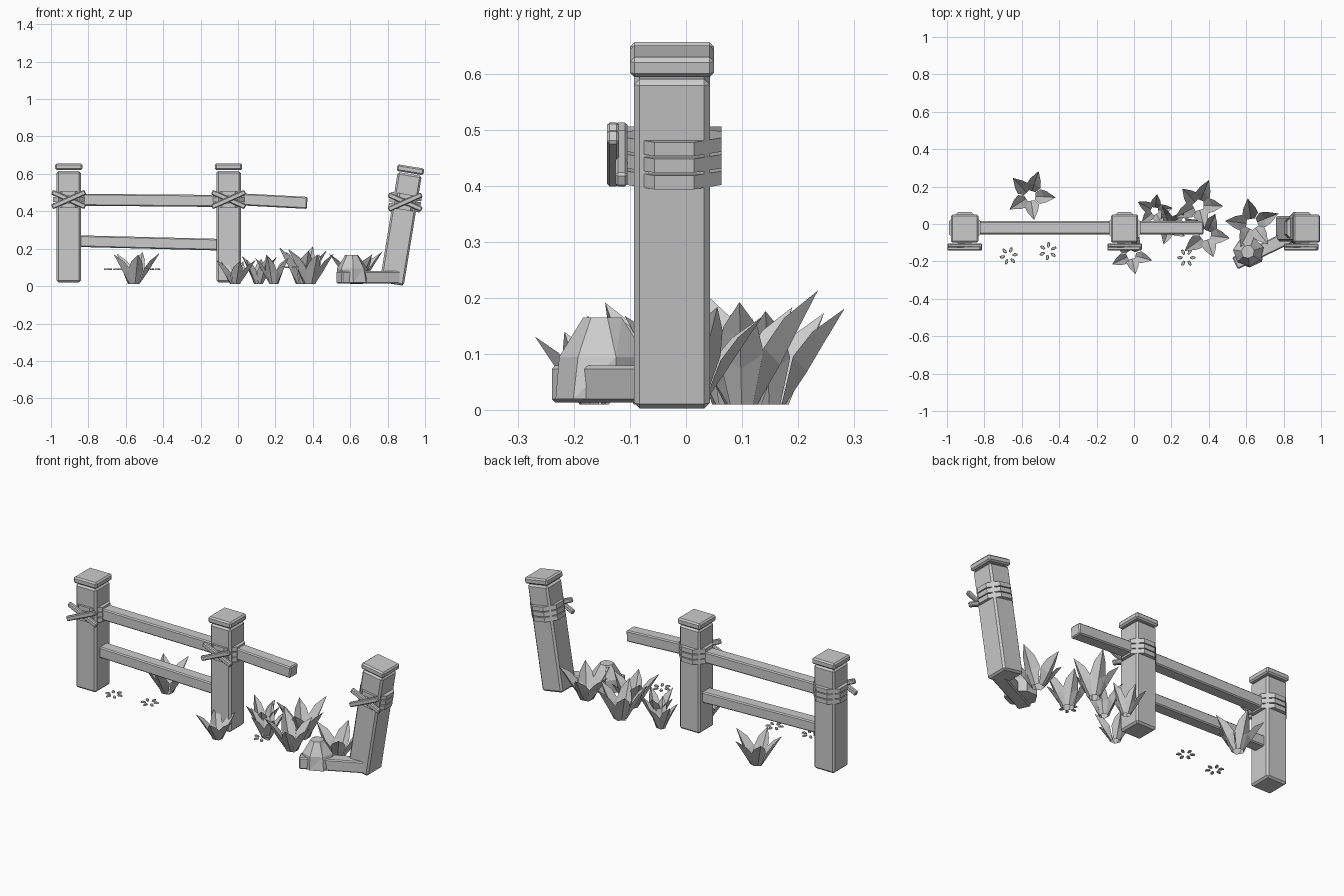
import bpy, bmesh, math, random
from mathutils import Matrix, Vector

random.seed(4)
if "Cube" in bpy.data.objects:
    bpy.data.objects.remove(bpy.data.objects["Cube"])

GREY = (0.6, 0.6, 0.6, 1)
grey = bpy.data.materials.new("plain_grey")
grey.use_nodes = True
grey.diffuse_color = GREY
grey.node_tree.nodes["Principled BSDF"].inputs["Base Color"].default_value = GREY


def finish(name, bm, matrix=Matrix()):
    mesh = bpy.data.meshes.new(name)
    bm.to_mesh(mesh)
    bm.free()
    mesh.materials.append(grey)
    obj = bpy.data.objects.new(name, mesh)
    bpy.context.collection.objects.link(obj)
    obj.matrix_world = matrix
    return obj


def box(name, size, matrix, bevel=0.008):
    bm = bmesh.new()
    bmesh.ops.create_cube(bm, size=1, matrix=Matrix.Diagonal((*size, 1)))
    obj = finish(name, bm, matrix)
    if bevel:
        mod = obj.modifiers.new("chamfer", "BEVEL")
        mod.width = bevel
        mod.segments = 1
    return obj


def beam(name, start, end, width, height):
    """Squared timber running between two points."""
    a, b = Vector(start), Vector(end)
    along = (b - a).normalized()
    side = Vector((0, 0, 1)).cross(along).normalized()
    turn = Matrix((along, side, along.cross(side))).transposed().to_4x4()
    box(name, ((b - a).length, width, height),
        Matrix.Translation((a + b) / 2) @ turn, 0.006)


# Posts with caps and rope lashings
POST_Y = -0.025


def post(name, base, tilt):
    frame = Matrix.Translation(base) @ Matrix.Rotation(math.radians(tilt), 4, "Y")

    def at(z, y=0):
        return frame @ Matrix.Translation((0, y, z))

    box(name + "_post", (0.13, 0.135, 0.595), at(0.2975), 0.01)
    box(name + "_cap", (0.145, 0.15, 0.036), at(0.618), 0.008)
    # Three eight-sided bands whose flats show between the post corners
    for i in range(3):
        bm = bmesh.new()
        bmesh.ops.create_cone(bm, cap_ends=True, segments=8, radius1=0.091, radius2=0.091,
                              depth=0.025, matrix=Matrix.Rotation(math.pi / 8, 4, "Z"))
        finish(f"{name}_rope_band_{i}", bm, at(0.413 + 0.03 * i, 0.004))
    # Crossed rope ends on the front
    centre = at(0.443, -0.09).translation
    for i, angle in enumerate((24, -24)):
        place = Matrix.Translation(centre + Vector((0, -0.015 * i, 0)))
        box(f"{name}_rope_cross_{i}", (0.195, 0.022, 0.027),
            place @ Matrix.Rotation(math.radians(angle), 4, "Y"), 0.005)


post("left_end", (-0.905, POST_Y, 0.02), 0)
post("middle", (-0.05, POST_Y, 0.02), 0)
post("leaning", (0.822, POST_Y, 0.012), 9.3)

# Rails
RAIL_Y = -0.02
beam("upper_rail", (-0.88, RAIL_Y, 0.462), (-0.08, RAIL_Y, 0.455), 0.07, 0.064)
beam("broken_rail", (-0.03, RAIL_Y, 0.466), (0.37, RAIL_Y, 0.445), 0.07, 0.064)
beam("lower_rail", (-0.88, RAIL_Y, 0.241), (-0.08, RAIL_Y, 0.221), 0.07, 0.062)
beam("fallen_rail", (0.54, -0.21, 0.047), (0.86, -0.055, 0.047), 0.07, 0.066)

# Rock: stacked uneven rings
bm = bmesh.new()
rings = []
for z, radius in ((0.02, 0.085), (0.095, 0.082), (0.165, 0.036)):
    ring = []
    for i in range(7):
        a = math.tau * i / 7 + 0.3
        r = radius * random.uniform(0.9, 1.08)
        ring.append(bm.verts.new((r * math.cos(a), r * math.sin(a), z)))
    rings.append(ring)
for low, high in zip(rings, rings[1:]):
    for i in range(7):
        j = (i + 1) % 7
        bm.faces.new((low[i], low[j], high[j]))
        bm.faces.new((low[i], high[j], high[i]))
bm.faces.new(rings[0][::-1])
bm.faces.new(rings[-1])
finish("rock", bm, Matrix.Translation((0.61, -0.15, 0)))


# Plants: five folded pointed leaves each
def plant(name, x, y, reach, height, start):
    bm = bmesh.new()
    half = reach * 0.29
    for i in range(5):
        angle = math.radians(start + 72 * i + random.uniform(-6, 6))
        grow = random.uniform(0.88, 1.06)
        turn = Matrix.Rotation(angle, 3, "Z")

        def vert(r, side, z):
            return bm.verts.new(turn @ Vector((r * reach * grow, side * half, z * height * grow)))

        rows = []
        for r, width, z, fold in ((0.2, 0.5, 0, 0), (0.5, 1, 0.45, 0.1), (0.72, 0.75, 0.72, 0.08)):
            rows.append((vert(r - fold, -width, z + fold / 2), vert(r, 0, z - fold),
                         vert(r - fold, width, z + fold / 2)))
        tip = vert(1, 0, 1)
        for low, high in zip(rows, rows[1:]):
            for k in (0, 1):
                bm.faces.new((low[k], low[k + 1], high[k + 1], high[k]))
        for k in (0, 1):
            bm.faces.new((rows[-1][k], rows[-1][k + 1], tip))
    finish(name, bm, Matrix.Translation((x, y, 0.01)))


plant("back_plant", -0.555, 0.15, 0.135, 0.165, -5)
plant("post_plant", -0.015, -0.165, 0.11, 0.125, -10)
plant("small_back_plant", 0.11, 0.07, 0.1, 0.15, 10)
plant("small_front_plant", 0.19, -0.01, 0.105, 0.15, 40)
plant("tall_back_plant", 0.345, 0.1, 0.14, 0.195, -5)
plant("tall_front_plant", 0.385, -0.06, 0.14, 0.18, -5)
plant("leaning_post_plant", 0.63, 0.0, 0.145, 0.165, 24)


# Flowers: six thin flat petals
def flower(name, x, y, z, start):
    bm = bmesh.new()
    for i in range(6):
        place = (Matrix.Rotation(math.radians(start + 60 * i), 4, "Z")
                 @ Matrix.Translation((0.034, 0, 0)) @ Matrix.Diagonal((1.8, 1, 1, 1)))
        bmesh.ops.create_cone(bm, cap_ends=True, segments=6, radius1=0.009,
                              radius2=0.007, depth=0.007, matrix=place)
    finish(name, bm, Matrix.Translation((x, y, z)))


flower("left_flower", -0.67, -0.17, 0.09, 10)
flower("middle_flower", -0.46, -0.145, 0.09, 25)
flower("right_flower", 0.28, -0.18, 0.1, 0)
